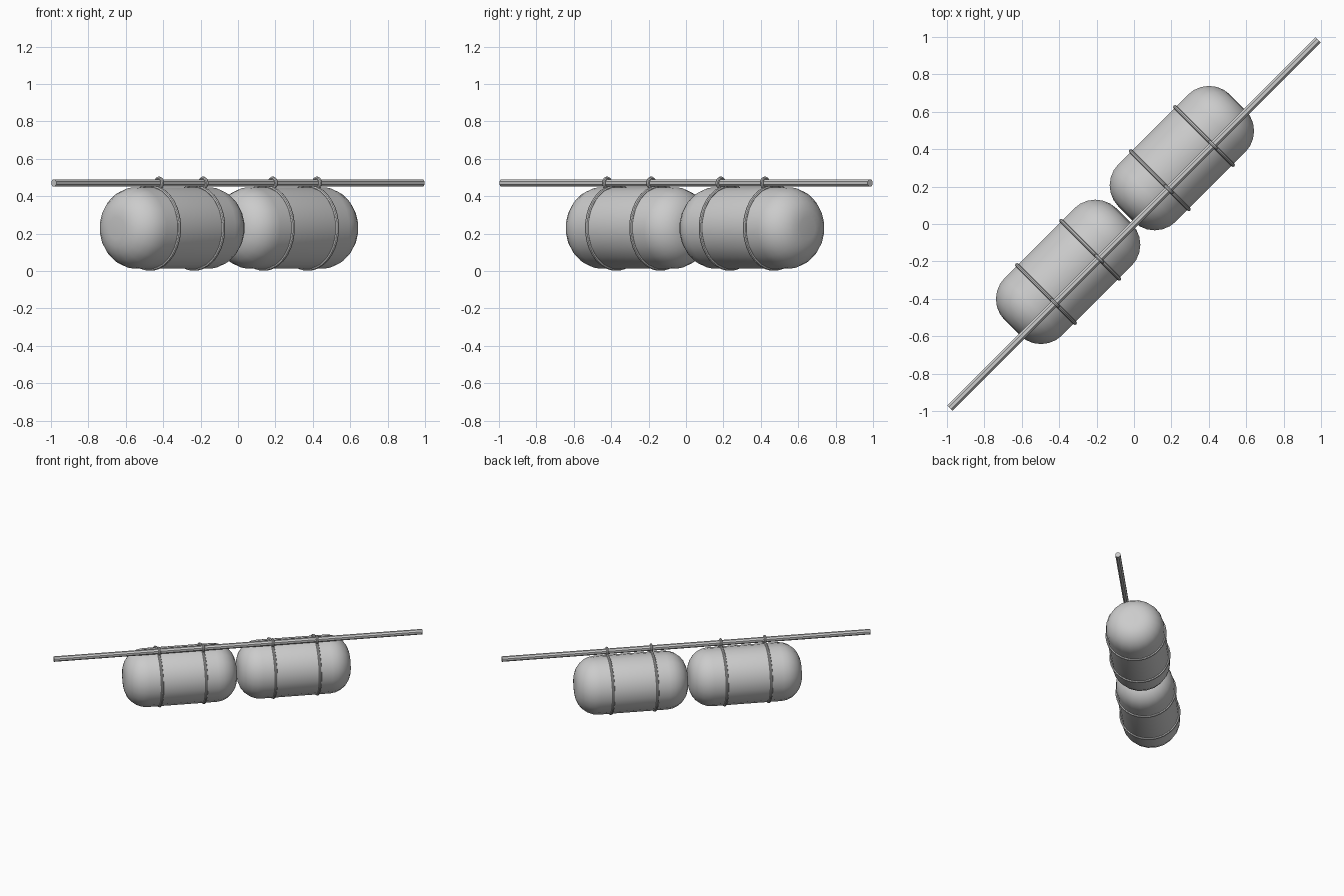
import bpy
from math import sin, cos, pi, radians
from mathutils import Matrix

if "Cube" in bpy.data.objects:
    bpy.data.objects.remove(bpy.data.objects["Cube"])

grey = bpy.data.materials.new("plain grey")
grey.use_nodes = True
grey.diffuse_color = (0.6, 0.6, 0.6, 1)
grey.node_tree.nodes["Principled BSDF"].inputs["Base Color"].default_value = (0.6, 0.6, 0.6, 1)

TURN = Matrix.Rotation(radians(45), 4, 'Z')   # assembly lies along the diagonal
SIDE, BARREL_Z, ROD_Z = 0.068, 0.23, 0.47
RADIUS, LENGTH, FILLET = 0.22, 0.845, 0.161


def lathe(name, profile, sides, centre, closed=False):
    """Revolve (along, radius) points around the long axis; end caps if open."""
    n = len(profile)
    verts = [(a, r * cos(t), r * sin(t))
             for k in range(sides) for t in [2 * pi * (k + 0.5) / sides] for a, r in profile]
    faces = []
    for k in range(sides):
        p, q = k * n, (k + 1) % sides * n
        for i in range(n if closed else n - 1):
            j = (i + 1) % n
            faces.append((p + i, p + j, q + j, q + i))
    if not closed:
        faces.append([k * n for k in range(sides)])
        faces.append([k * n + n - 1 for k in reversed(range(sides))])
    mesh = bpy.data.meshes.new(name)
    mesh.from_pydata(verts, [], faces)
    mesh.transform(TURN @ Matrix.Translation(centre))
    mesh.materials.append(grey)
    obj = bpy.data.objects.new(name, mesh)
    bpy.context.collection.objects.link(obj)
    bpy.ops.object.select_all(action='DESELECT')
    obj.select_set(True)
    bpy.context.view_layer.objects.active = obj
    bpy.ops.object.mode_set(mode='EDIT')
    bpy.ops.mesh.select_all(action='SELECT')
    bpy.ops.mesh.normals_make_consistent(inside=False)
    bpy.ops.object.mode_set(mode='OBJECT')
    bpy.ops.object.shade_smooth_by_angle(angle=radians(40))
    return obj


def ring(name, major, minor, sides, centre):
    tube = [(minor * cos(2 * pi * i / 8), major + minor * sin(2 * pi * i / 8)) for i in range(8)]
    return lathe(name, tube, sides, centre, closed=True)


# Rounded barrel profile: quarter-circle fillets at both ends
steps = 6
start = [(-LENGTH / 2 + FILLET * (1 - sin(a)), RADIUS - FILLET * (1 - cos(a)))
         for a in [pi / 2 * (1 - i / steps) for i in range(steps + 1)]]
barrel_profile = start + [(-a, r) for a, r in reversed(start)]

for label, mid in (("front", -0.43), ("rear", 0.43)):
    lathe(label + "_barrel", barrel_profile, 20, (mid, SIDE, BARREL_Z))
    # Straps around the barrel, each with a loop around the rod
    for end, shift in (("first", -0.167), ("second", 0.167)):
        ring(f"{label}_{end}_strap", 0.221, 0.010, 32, (mid + shift, SIDE, BARREL_Z + 0.001))
        ring(f"{label}_{end}_loop", 0.026, 0.009, 16, (mid + shift, 0, ROD_Z))

# Long carrying rod
lathe("rod", [(-1.393, 0.0205), (1.393, 0.0205)], 8, (0, 0, ROD_Z))
